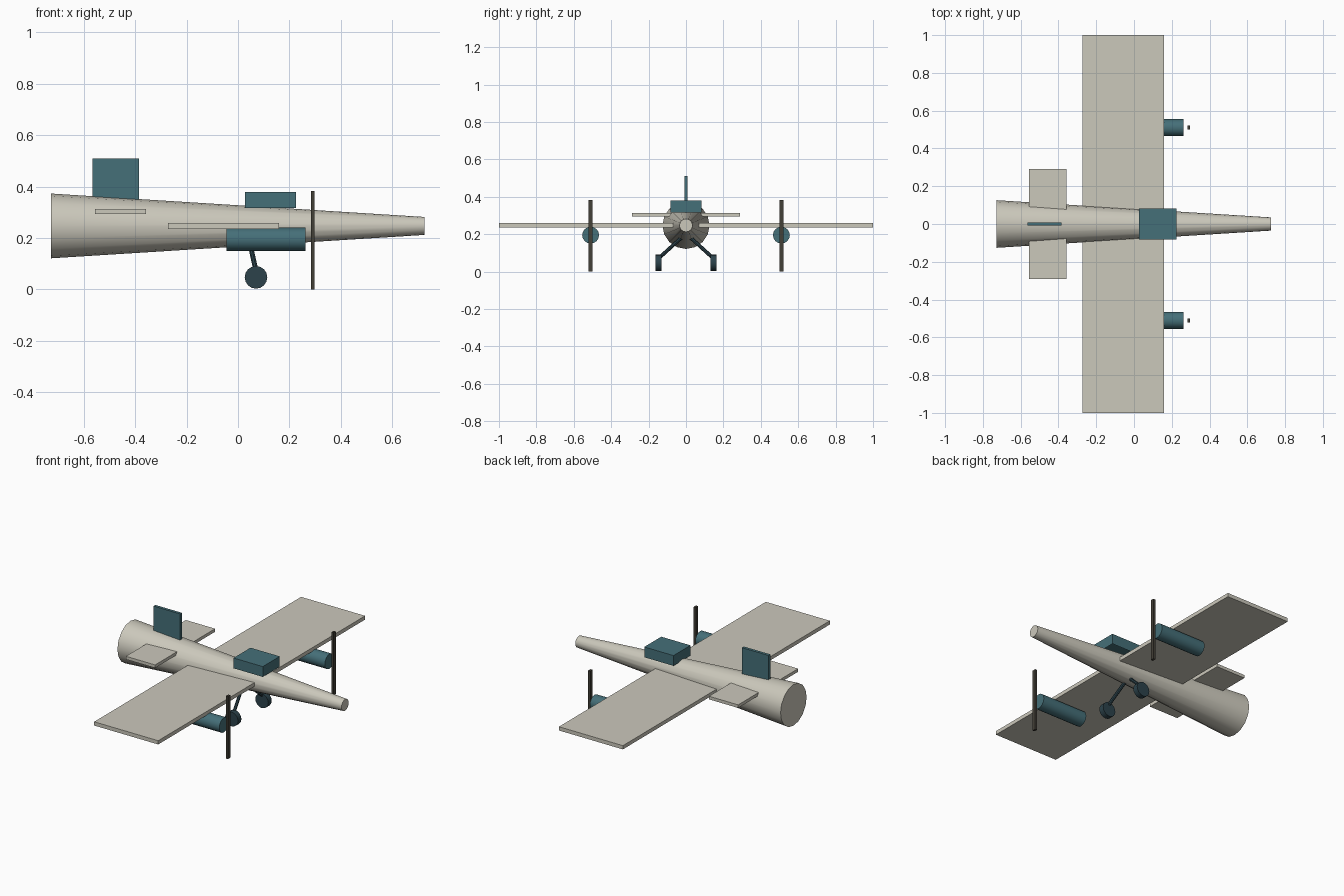
import bpy, bmesh, math
from mathutils import Vector

if "Cube" in bpy.data.objects:
    bpy.data.objects.remove(bpy.data.objects["Cube"], do_unlink=True)


def material(name, rgb):
    m = bpy.data.materials.new(name)
    m.use_nodes = True
    m.diffuse_color = (*rgb, 1)
    m.node_tree.nodes["Principled BSDF"].inputs["Base Color"].default_value = (*rgb, 1)
    return m


CREAM = material("cream", (0.60, 0.58, 0.50))
TEAL = material("teal", (0.06, 0.16, 0.19))
DARK_TEAL = material("dark teal", (0.025, 0.055, 0.07))
BROWN = material("dark brown", (0.055, 0.05, 0.038))


def box(name, mat, xs, ys, zs, open_bottom=False):
    """Box from its extents on each axis."""
    bm = bmesh.new()
    bmesh.ops.create_cube(bm, size=1)
    for v in bm.verts:
        v.co = [lo + (c + 0.5) * (hi - lo) for c, (lo, hi) in zip(v.co, (xs, ys, zs))]
    if open_bottom:
        bm.normal_update()
        under = [f for f in bm.faces if f.normal.z < -0.9]
        bmesh.ops.delete(bm, geom=under, context="FACES_ONLY")
    mesh = bpy.data.meshes.new(name)
    bm.to_mesh(mesh)
    bm.free()
    mesh.materials.append(mat)
    ob = bpy.data.objects.new(name, mesh)
    bpy.context.collection.objects.link(ob)
    return ob


def tube(name, mat, start, end, r1, r2=None, sides=16):
    """Capped cylinder or cone between two points."""
    a, b = Vector(start), Vector(end)
    d = b - a
    bpy.ops.mesh.primitive_cone_add(
        vertices=sides, radius1=r1, radius2=r1 if r2 is None else r2,
        depth=d.length, location=(a + b) / 2,
        rotation=d.to_track_quat("Z", "Y").to_euler())
    ob = bpy.context.object
    ob.name = name
    ob.data.materials.append(mat)
    bpy.ops.object.shade_smooth_by_angle(angle=math.radians(40))
    return ob


# Body and flying surfaces
tube("fuselage", CREAM, (-0.728, 0, 0.247), (0.725, 0, 0.247), 0.126, 0.035)
box("wing", CREAM, (-0.273, 0.16), (-1, 1), (0.236, 0.259))
box("tailplane", CREAM, (-0.556, -0.358), (-0.29, 0.29), (0.294, 0.313))
box("tail_fin", TEAL, (-0.565, -0.385), (-0.009, 0.009), (0.33, 0.51))
box("cockpit", TEAL, (0.027, 0.225), (-0.082, 0.082), (0.316, 0.379), open_bottom=True)

# Engines, propellers and landing gear on each side
for side, s in (("left", 1), ("right", -1)):
    y = 0.51 * s
    tube(f"{side}_engine", TEAL, (-0.045, y, 0.195), (0.262, y, 0.195), 0.045)
    box(f"{side}_propeller", BROWN, (0.283, 0.297), (y - 0.011, y + 0.011), (0, 0.383))
    tube(f"{side}_wheel", DARK_TEAL, (0.07, 0.13 * s, 0.047), (0.07, 0.163 * s, 0.047), 0.044)
    tube(f"{side}_strut", DARK_TEAL, (0.046, 0.025 * s, 0.181), (0.07, 0.145 * s, 0.072),
         0.01, sides=8)
